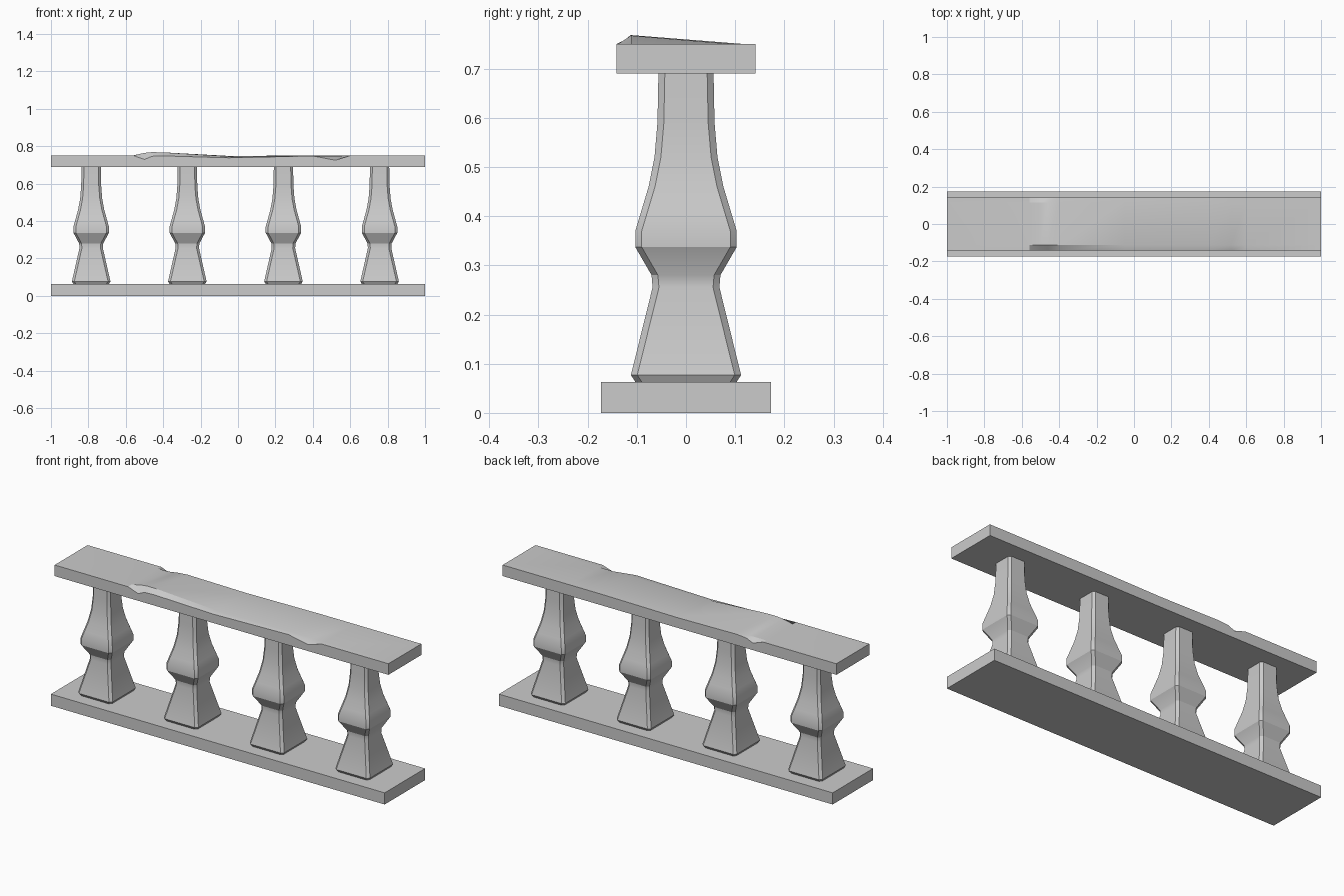
import bpy, bmesh, math

if "Cube" in bpy.data.objects:
    bpy.data.objects.remove(bpy.data.objects["Cube"])


def finish(bm, name, angle):
    bmesh.ops.recalc_face_normals(bm, faces=bm.faces)
    me = bpy.data.meshes.new(name)
    bm.to_mesh(me)
    bm.free()
    ob = bpy.data.objects.new(name, me)
    bpy.context.collection.objects.link(ob)
    bpy.ops.object.select_all(action='DESELECT')
    ob.select_set(True)
    bpy.context.view_layer.objects.active = ob
    if angle:
        bpy.ops.object.shade_smooth_by_angle(angle=math.radians(angle))
    return ob


def loft(rings, name, angle):
    """Skin a list of equal-length closed rings and cap both ends."""
    bm = bmesh.new()
    vs = [[bm.verts.new(p) for p in ring] for ring in rings]
    n = len(vs[0])
    for a, b in zip(vs, vs[1:]):
        for i in range(n):
            j = (i + 1) % n
            bm.faces.new((a[i], a[j], b[j], b[i]))
    bm.faces.new(vs[0])
    bm.faces.new(vs[-1])
    return finish(bm, name, angle)


# Base plinth
bm = bmesh.new()
bmesh.ops.create_cube(bm, size=1)
for v in bm.verts:
    v.co = (v.co.x * 2, v.co.y * 0.346, (v.co.z + 0.5) * 0.063)
finish(bm, "base_plinth", 0)

# Balusters: chamfered square section, (z, half depth) profile
profile = [(0.063, 0.103), (0.077, 0.112), (0.255, 0.068), (0.28, 0.070),
           (0.337, 0.103), (0.37, 0.103), (0.41, 0.091), (0.46, 0.076),
           (0.52, 0.064), (0.59, 0.058), (0.692, 0.056)]


def section(z, hy):
    hx, c = hy * 0.92, 0.013
    return [(hx, -hy + c, z), (hx, hy - c, z), (hx - c, hy, z), (-hx + c, hy, z),
            (-hx, hy - c, z), (-hx, -hy + c, z), (-hx + c, -hy, z), (hx - c, -hy, z)]


baluster = loft([section(z, h) for z, h in profile], "baluster_1", 25)
baluster.location.x = -0.785
for i in range(1, 4):
    copy = baluster.copy()
    copy.name = f"baluster_{i + 1}"
    copy.location.x = -0.785 + i * 0.514
    bpy.context.collection.objects.link(copy)

# Handrail with worn, chipped top:
# x, heights of front edge, front inner line, back inner line, back edge
wear = [(-1.0, .75, .75, .75, .75),
        (-.56, .75, .751, .75, .75),
        (-.50, .729, .764, .75, .728),
        (-.46, .746, .768, .75, .745),
        (-.40, .748, .767, .75, .75),
        (-.05, .738, .746, .748, .745),
        (.40, .748, .75, .75, .75),
        (.52, .725, .748, .75, .75),
        (.60, .75, .75, .75, .75),
        (1.0, .75, .75, .75, .75)]
rail = [[(x, -.141, .69), (x, -.141, a), (x, -.112, b),
         (x, .116, c), (x, .141, d), (x, .141, .69)] for x, a, b, c, d in wear]
loft(rail, "handrail", 25)
